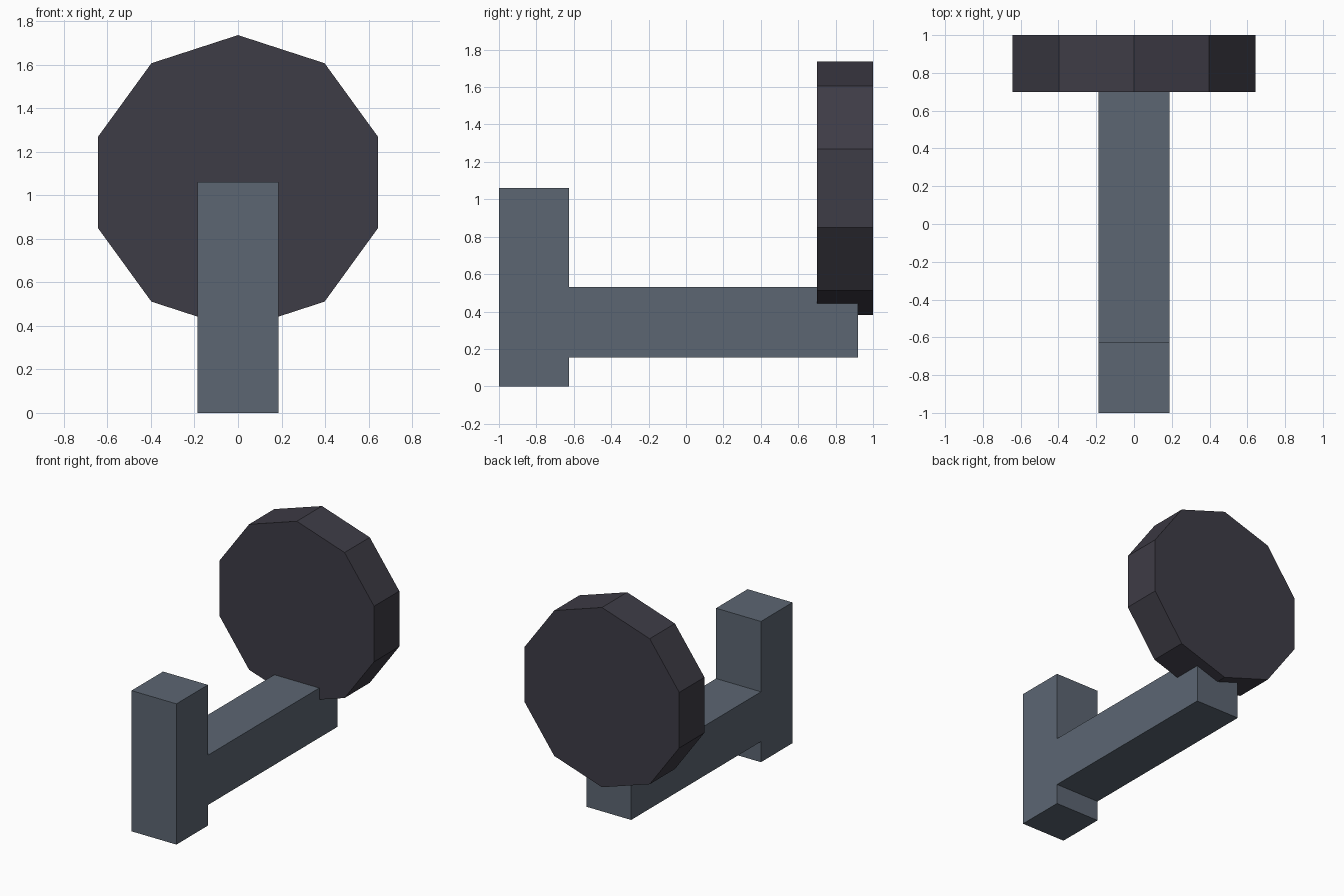
import bpy, bmesh, math

if "Cube" in bpy.data.objects:
    bpy.data.objects.remove(bpy.data.objects["Cube"])


def material(name, rgb):
    m = bpy.data.materials.new(name)
    m.diffuse_color = (*rgb, 1.0)
    m.use_nodes = True
    m.node_tree.nodes["Principled BSDF"].inputs["Base Color"].default_value = m.diffuse_color
    return m


def extrude_profile(name, points, depth, mat):
    """Extrude a closed planar profile by a depth vector."""
    bm = bmesh.new()
    face = bm.faces.new([bm.verts.new(p) for p in points])
    ext = bmesh.ops.extrude_face_region(bm, geom=[face])["geom"]
    verts = [g for g in ext if isinstance(g, bmesh.types.BMVert)]
    bmesh.ops.translate(bm, verts=verts, vec=depth)
    bmesh.ops.recalc_face_normals(bm, faces=bm.faces)
    mesh = bpy.data.meshes.new(name)
    bm.to_mesh(mesh)
    bm.free()
    mesh.materials.append(mat)
    obj = bpy.data.objects.new(name, mesh)
    bpy.context.collection.objects.link(obj)
    return obj


steel = material("blue grey metal", (0.107, 0.133, 0.171))
dark = material("dark grey", (0.048, 0.045, 0.061))

# Upright post and horizontal arm, one side profile (y, z)
profile = [(-1, 0), (-0.625, 0), (-0.625, 0.155), (0.92, 0.155),
           (0.92, 0.53), (-0.625, 0.53), (-0.625, 1.06), (-1, 1.06)]
extrude_profile("post_and_arm", [(-0.187, y, z) for y, z in profile],
                (0.374, 0, 0), steel)

# Ten-sided disc at the back, one corner pointing up
R, CZ, SIDES = 0.677, 1.059, 10
ring = [(R * math.sin(2 * math.pi * i / SIDES), 0.7,
         CZ + R * math.cos(2 * math.pi * i / SIDES)) for i in range(SIDES)]
extrude_profile("disc", ring, (0, 0.3, 0), dark)
